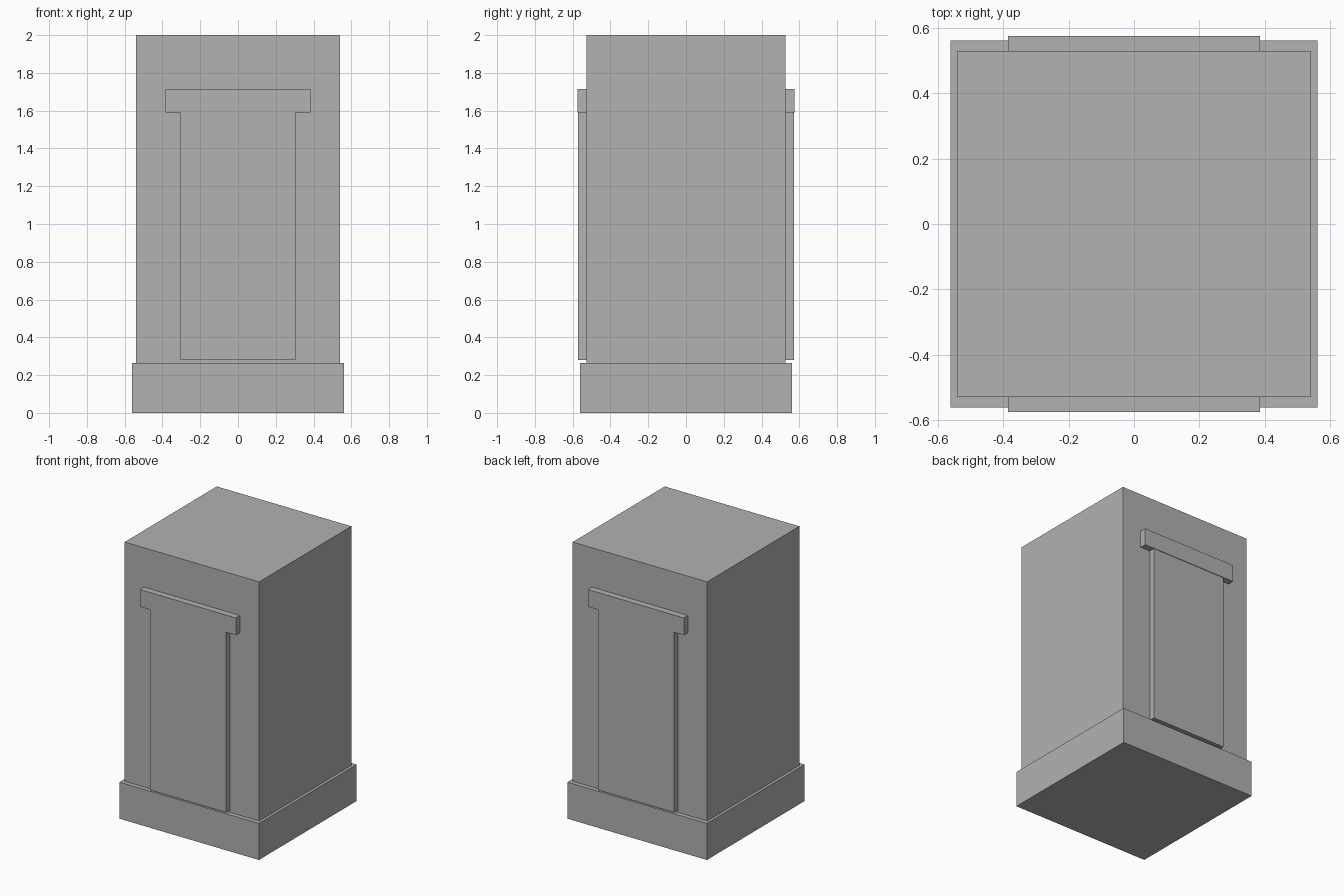
import bpy
import bmesh
from mathutils import Vector

if "Cube" in bpy.data.objects:
    bpy.data.objects.remove(bpy.data.objects["Cube"])

stone = bpy.data.materials.new("grey stone")
stone.diffuse_color = (0.445, 0.445, 0.445, 1)
stone.use_nodes = True
stone.node_tree.nodes["Principled BSDF"].inputs["Base Color"].default_value = stone.diffuse_color


def box(name, low, high):
    """Flat-faced box between two opposite corners."""
    low, high = Vector(low), Vector(high)
    bm = bmesh.new()
    bmesh.ops.create_cube(bm, size=1)
    bmesh.ops.scale(bm, vec=high - low, verts=bm.verts)
    bmesh.ops.translate(bm, vec=(low + high) / 2, verts=bm.verts)
    mesh = bpy.data.meshes.new(name)
    bm.to_mesh(mesh)
    bm.free()
    mesh.materials.append(stone)
    obj = bpy.data.objects.new(name, mesh)
    bpy.context.collection.objects.link(obj)
    return obj


# Plinth and main block
box("plinth", (-0.56, -0.56, 0), (0.56, 0.56, 0.265))
box("body", (-0.54, -0.528, 0.265), (0.54, 0.528, 2.0))

# Raised panel with a wider lintel, on the front and the back
for side, s in (("front", -1), ("back", 1)):
    inner = 0.528 * s
    for part, half, depth, z0, z1 in (
        ("panel", 0.305, 0.571, 0.28, 1.59),
        ("lintel", 0.385, 0.575, 1.59, 1.715),
    ):
        y0, y1 = sorted((inner, depth * s))
        box(f"{side}_{part}", (-half, y0, z0), (half, y1, z1))
